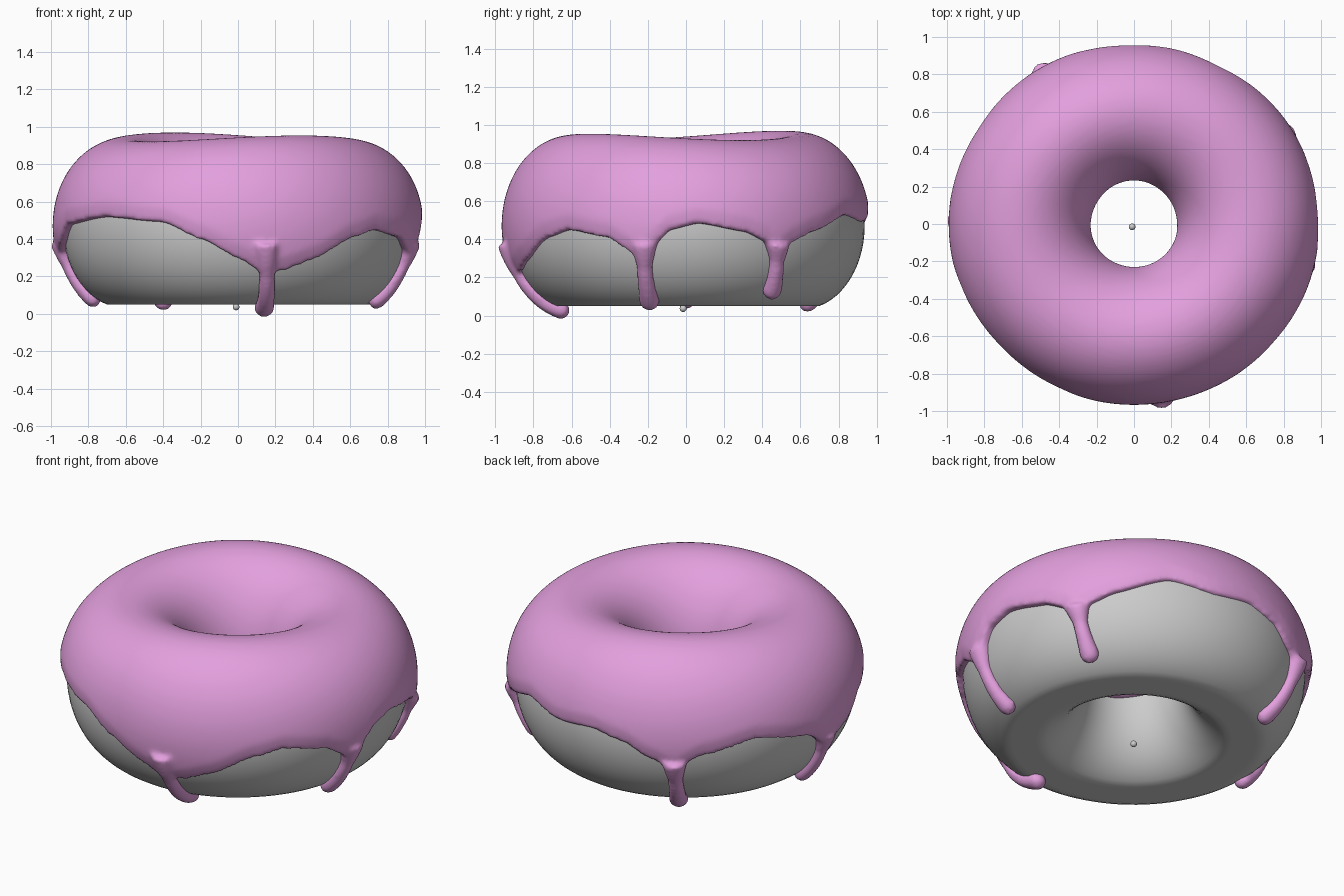
import bpy, bmesh, math
from mathutils import Vector

cube = bpy.data.objects.get("Cube")
if cube:
    bpy.data.objects.remove(cube)

RING, WIDTH, HEIGHT, MID = 0.602, 0.335, 0.44, 0.47   # ring radius, half sizes, mid height


def material(name, rgb):
    mat = bpy.data.materials.new(name)
    mat.use_nodes = True
    mat.diffuse_color = (*rgb, 1)
    bsdf = mat.node_tree.nodes["Principled BSDF"]
    bsdf.inputs["Base Color"].default_value = (*rgb, 1)
    bsdf.inputs["Roughness"].default_value = 0.6
    return mat


def surface(theta, phi, lift):
    """Point on the ring; phi is 0 at the outside and pi at the hole."""
    r = RING + (WIDTH + lift) * math.cos(phi)
    z = MID + (HEIGHT + lift) * math.sin(phi)
    return Vector((r * math.cos(theta), r * math.sin(theta), z))


def skin(bm, rings, closed):
    """Bridge equal loops of points; close the row of loops or cap its ends."""
    loops = [[bm.verts.new(p) for p in ring] for ring in rings]
    n = len(loops[0])
    for i in range(len(loops) if closed else len(loops) - 1):
        a, b = loops[i], loops[(i + 1) % len(loops)]
        for j in range(n):
            bm.faces.new((a[j], a[(j + 1) % n], b[(j + 1) % n], b[j]))
    if not closed:
        bm.faces.new(loops[0])
        bm.faces.new(loops[-1])


def finish(bm, name, mat):
    bmesh.ops.recalc_face_normals(bm, faces=bm.faces)
    for f in bm.faces:
        f.smooth = True
    mesh = bpy.data.meshes.new(name)
    bm.to_mesh(mesh)
    bm.free()
    obj = bpy.data.objects.new(name, mesh)
    bpy.context.collection.objects.link(obj)
    mesh.materials.append(mat)
    return obj


pink = material("pink icing", (0.77, 0.35, 0.73))
grey = material("grey dough", (0.6, 0.6, 0.6))

# Dough: a tall ring with a flattened base
bm = bmesh.new()
rings = []
for i in range(96):
    ring = [surface(math.tau * i / 96, math.tau * j / 64, 0) for j in range(64)]
    for p in ring:
        p.z = max(p.z, 0.05)
    rings.append(ring)
skin(bm, rings, True)
finish(bm, "dough", grey)

# Height of the icing edge around the outside: (degrees, z)
EDGE = [(-138, .52), (-115, .49), (-102, .40), (-90, .30), (-81, .22), (-74, .24),
        (-65, .29), (-50, .41), (-40, .45), (-25, .41), (-19, .35), (-14, .28),
        (-10, .37), (-5, .45), (4, .485), (19, .44), (26, .39), (30, .33), (36, .39),
        (44, .44), (62, .53), (78, .49), (92, .51), (104, .47), (113, .39),
        (121, .33), (130, .42), (148, .49), (168, .43), (179, .31), (190, .38),
        (200, .48), (222, .52)]


def edge_height(deg):
    for (a, za), (b, zb) in zip(EDGE, EDGE[1:]):
        if a <= deg <= b:
            t = (deg - a) / (b - a)
            t += 0.4 * (t * t * (3 - 2 * t) - t)
            return za + (zb - za) * t


def top_wave(theta):
    """Gentle unevenness of the icing's upper side."""
    return (-0.010 + 0.008 * math.cos(theta - math.radians(130))
            + 0.02 * math.cos(2 * (theta - math.radians(124))))


# Icing: a coat over the ring, thick outside and sunk a little into the dough
bm = bmesh.new()
rings = []
STEPS, COLS = 56, 360
for i in range(COLS):
    deg = -138 + 360 * i / COLS
    theta = math.radians(deg)
    start = math.asin((edge_height(deg) - MID) / (HEIGHT + 0.01))
    end = math.pi + 0.04 * math.sin(3 * theta)
    outer, inner = [], []
    for j in range(STEPS + 1):
        phi = start + (end - start) * j / STEPS
        rim = min(j, STEPS - j) / 3
        lift = 0.028 + 0.014 * min(rim, 1)
        p = surface(theta, phi, lift)
        p.z += top_wave(theta) * max(math.sin(phi), 0) ** 2
        side = 0.012 * math.cos(2 * theta) * max(math.cos(phi), 0)
        p.x += side * math.cos(theta)
        p.y += side * math.sin(theta)
        outer.append(p)
        inner.append(surface(theta, phi, -0.04))
    rings.append(outer + inner[::-1])
skin(bm, rings, True)

# Drips: rounded runs down the side, (top degrees, tip degrees, tip phi)
DRIPS = [(-81, -78, -1.36), (-13.5, -14.5, -1.06), (30.5, 33, -0.83),
         (121, 122, -1.1), (179, 180, -1.02)]
for top, tip, low in DRIPS:
    rings = []
    for k in range(31):
        t = k / 30
        phi = -0.2 + (low + 0.2) * t
        theta = math.radians(top + (tip - top) * t)
        radius = 0.042 + 0.03 * max(0, 1 - t * 3) + 0.013 * t ** 3
        rings.append((surface(theta, phi, 0.008), theta, phi, radius))
    # Round off the tip with shrinking rings
    centre, theta, phi, radius = rings[-1]
    for k in range(1, 7):
        a = k * math.pi / 13
        step = radius * math.sin(a) / 0.38
        rings.append((surface(theta, phi - step, 0.008), theta, phi - step,
                      radius * math.cos(a)))
    loops = []
    for centre, theta, phi, radius in rings:
        side = Vector((-math.sin(theta), math.cos(theta), 0))
        out = Vector((math.cos(theta) * math.cos(phi),
                      math.sin(theta) * math.cos(phi), math.sin(phi)))
        loops.append([centre + radius * (side * math.cos(a) + out * math.sin(a) * 0.9)
                      for a in (math.tau * m / 16 for m in range(16))])
    skin(bm, loops, False)
icing = finish(bm, "icing", pink)

# Melt coat and drips into one soft surface
melt = icing.modifiers.new("melt", "REMESH")
melt.mode = "VOXEL"
melt.voxel_size = 0.014
melt.use_smooth_shade = True
soften = icing.modifiers.new("soften", "SMOOTH")
soften.factor = 0.5
soften.iterations = 6

# Tiny ball under the hole
bm = bmesh.new()
bmesh.ops.create_uvsphere(bm, u_segments=24, v_segments=12, radius=0.018)
ball = finish(bm, "small_ball", grey)
ball.location = (-0.01, -0.015, 0.037)
